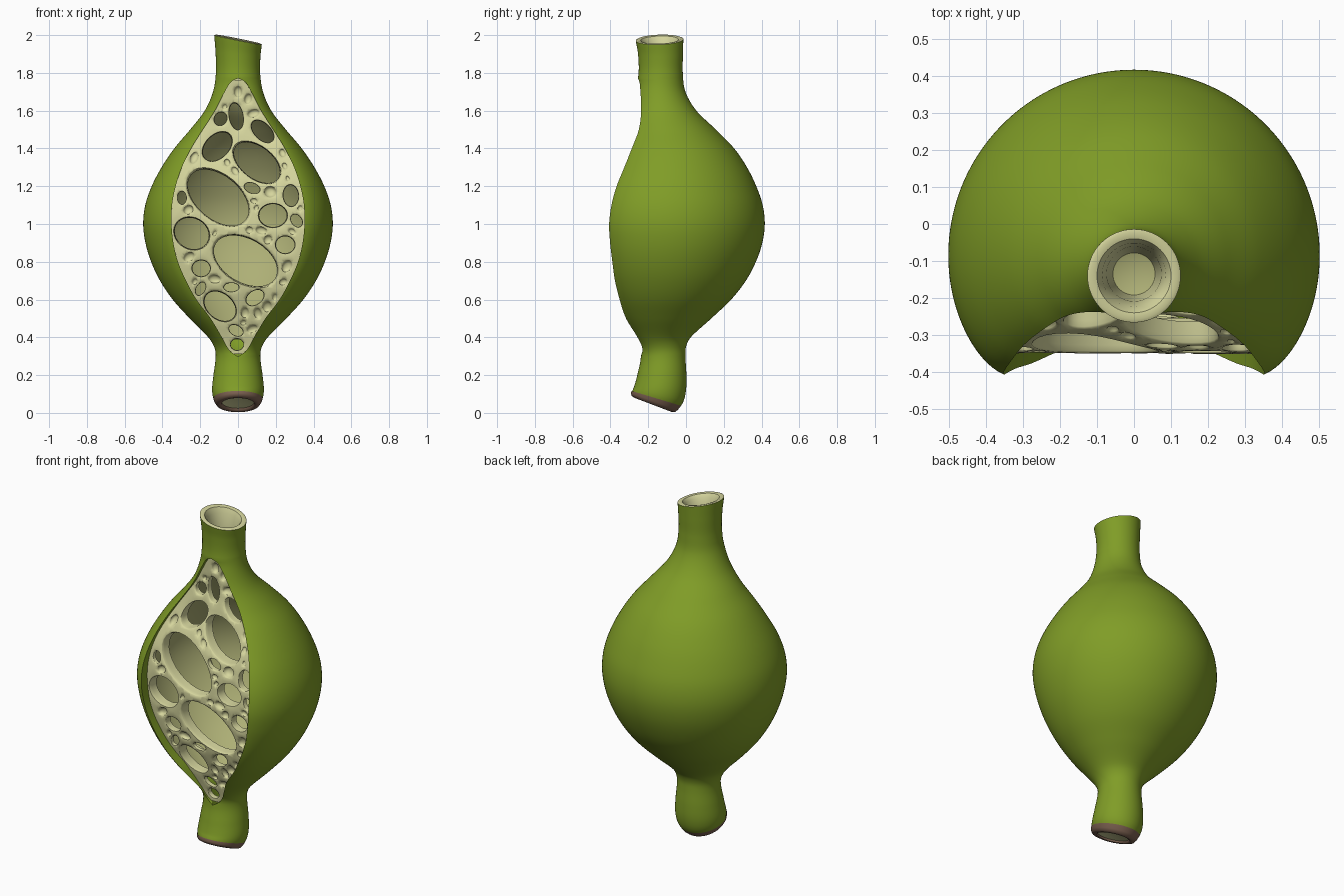
import bpy, bmesh, math, random
from mathutils import Vector
from mathutils.geometry import delaunay_2d_cdt

if "Cube" in bpy.data.objects:
    bpy.data.objects.remove(bpy.data.objects["Cube"])

random.seed(4)


def material(name, rgb):
    m = bpy.data.materials.new(name)
    m.diffuse_color = (*rgb, 1)
    m.use_nodes = True
    m.node_tree.nodes["Principled BSDF"].inputs["Base Color"].default_value = m.diffuse_color
    return m


GREEN = material("skin green", (0.215, 0.335, 0.020))
PALE = material("pale sponge", (0.67, 0.67, 0.34))
OLIVE = material("olive lining", (0.42, 0.43, 0.18))
BROWN = material("scar brown", (0.21, 0.125, 0.085))


def curve(table, z, col=1):
    """Smooth (Hermite) interpolation of a profile table, clamped at its ends."""
    if z <= table[0][0]:
        return table[0][col]
    if z >= table[-1][0]:
        return table[-1][col]
    i = max(k for k in range(len(table) - 1) if table[k][0] <= z)

    def slope(k):
        a, b = table[max(k - 1, 0)], table[min(k + 1, len(table) - 1)]
        return (b[col] - a[col]) / (b[0] - a[0])
    p, q = table[i], table[i + 1]
    h = q[0] - p[0]
    t = (z - p[0]) / h
    return ((2*t**3 - 3*t*t + 1) * p[col] + (t**3 - 2*t*t + t) * h * slope(i)
            + (3*t*t - 2*t**3) * q[col] + (t**3 - t*t) * h * slope(i + 1))


def finish(bm, name, mat, angle=40):
    bmesh.ops.remove_doubles(bm, verts=bm.verts, dist=1e-4)
    me = bpy.data.meshes.new(name)
    bm.to_mesh(me)
    bm.free()
    ob = bpy.data.objects.new(name, me)
    bpy.context.collection.objects.link(ob)
    me.materials.append(mat)
    bpy.ops.object.select_all(action='DESELECT')
    ob.select_set(True)
    bpy.context.view_layer.objects.active = ob
    bpy.ops.object.shade_smooth_by_angle(angle=math.radians(angle))
    return ob


def loft(bm, rows, closed=False, flip=False):
    vs = [[bm.verts.new(p) for p in row] for row in rows]
    n = len(rows[0])
    for lo, hi in zip(vs, vs[1:]):
        for j in range(n if closed else n - 1):
            k = (j + 1) % n
            f = [lo[j], lo[k], hi[k], hi[j]]
            bm.faces.new(f[::-1] if flip else f)


# z, radius, axis y, tilt along x, tilt along y
BODY = [(.07, .126, -.16, 0, -.33), (.09, .134, -.148, 0, -.24), (.13, .137, -.137, 0, -.08),
        (.2, .130, -.128, 0, 0), (.3, .118, -.121, 0, 0), (.35, .127, -.127, 0, 0),
        (.4, .158, -.133, 0, 0), (.5, .256, -.122, 0, 0), (.6, .346, -.107, 0, 0),
        (.7, .413, -.096, 0, 0), (.8, .46, -.09, 0, 0), (.9, .49, -.086, 0, 0),
        (1, .502, -.085, 0, 0), (1.1, .491, -.085, 0, 0), (1.2, .457, -.085, 0, 0),
        (1.3, .405, -.082, 0, 0), (1.4, .338, -.083, 0, 0), (1.5, .254, -.096, 0, 0),
        (1.6, .177, -.122, 0, 0), (1.7, .133, -.136, 0, 0), (1.8, .117, -.134, 0, 0),
        (1.9, .119, -.135, -.1, 0), (1.975, .126, -.14, -.2, .03)]
# half-width of the front opening
OPEN = [(.31, .02), (.33, .045), (.4, .085), (.5, .145), (.6, .22), (.7, .275), (.8, .318),
        (.9, .342), (1, .352), (1.1, .349), (1.2, .33), (1.3, .297), (1.4, .248), (1.5, .186),
        (1.6, .122), (1.7, .07), (1.75, .04), (1.765, .02)]
# depth of the cut sponge surface
DEPTH = [(.31, -.212), (.4, -.232), (.5, -.262), (.7, -.32), (.95, -.348), (1.2, -.328),
         (1.4, -.255), (1.5, -.228), (1.6, -.212), (1.765, -.215)]


def width(z):
    return curve(OPEN, z) if .31 <= z <= 1.765 else 0.0


def depth(z):
    return curve(DEPTH, z)


def ring(z, r, cy, tx=0, ty=0, n=64):
    pts = []
    for j in range(n):
        t = 2 * math.pi * j / n
        x, y = r * math.sin(t), -r * math.cos(t)
        pts.append((x, cy + y, z + tx * x + ty * y))
    return pts


# Green skin: rings that stop at the opening, with a lip folded in to the sponge
N = 120
rows, lining = [], []
steps = 150
for i in range(steps + 1):
    z = .07 + (1.975 - .07) * i / steps
    r, cy, tx, ty = (curve(BODY, z, c) for c in (1, 2, 3, 4))
    w = width(z)
    k = .05 * min(1, w / .05)
    a = math.asin(min(1, w / (r * (1 - k))))
    row = []
    for j in range(N + 1):
        t = a + (2 * math.pi - 2 * a) * j / N
        edge = min(t - a, 2 * math.pi - a - t) * r
        rr = r * (1 - k * math.exp(-edge / .06))
        x, y = rr * math.sin(t), -rr * math.cos(t)
        row.append((x, cy + y, z + tx * x + ty * y))
    lip = [(s * w, depth(z) + .01, z) for s in (-1, 1)] if w else [row[-1], row[0]]
    rows.append([lip[1]] + row + [lip[0]])
    # Inner lining, starting just behind the sponge surface
    if .38 <= z <= 1.68:
        rl = r - .03
        b = math.acos(max(-1, min(1, (cy - depth(z) - .02) / rl)))
        ts = [b + (2 * math.pi - 2 * b) * j / 60 for j in range(61)]
        lining.append([(rl * math.sin(t), cy - rl * math.cos(t), z) for t in ts])
bm = bmesh.new()
loft(bm, rows)
finish(bm, "bulb_skin", GREEN)
bm = bmesh.new()
loft(bm, lining, flip=True)
finish(bm, "bulb_lining", OLIVE)

# Open neck at the top
bm = bmesh.new()
loft(bm, [ring(1.975, .126, -.14, -.2, .03), ring(1.979, .117, -.14, -.2, .03),
          ring(1.975, .1, -.14, -.2, .03), ring(1.95, .086, -.138, -.15),
          ring(1.88, .074, -.135), ring(1.75, .064, -.135), ring(1.66, .057, -.135)],
     closed=True)
finish(bm, "neck_mouth", PALE)
bm = bmesh.new()
loft(bm, [ring(1.66, .058, -.135), ring(1.64, 0, -.135)], closed=True)
finish(bm, "neck_floor", OLIVE)

# Brown scar and pale pith at the foot
bm = bmesh.new()
loft(bm, [ring(.058, .084, -.172, 0, -.37), ring(.046, .088, -.176, 0, -.37),
          ring(.043, .1, -.176, 0, -.38), ring(.047, .114, -.174, 0, -.38),
          ring(.06, .124, -.168, 0, -.36), ring(.077, .131, -.157, 0, -.3)], closed=True)
finish(bm, "foot_scar", BROWN, 60)
bm = bmesh.new()
loft(bm, [ring(.066, 0, -.168, 0, -.38), ring(.064, .05, -.17, 0, -.38),
          ring(.055, .086, -.172, 0, -.37)], closed=True)
finish(bm, "foot_pith", PALE)

# Air cells: x, z, half-length, half-width, angle
CELLS = [(-.105, 1.14, .2, .122, -40), (.04, .805, .195, .122, -30), (.1, 1.325, .15, .088, -38),
         (-.11, 1.41, .095, .064, 45), (-.245, .95, .1, .085, -30), (.185, 1.045, .078, .065, 0),
         (.13, 1.49, .085, .05, -45), (-.01, 1.57, .075, .038, 100), (-.095, .565, .105, .075, -40),
         (-.195, .765, .05, .045, 0), (.25, .89, .053, .048, 0), (.28, 1.15, .06, .042, 95),
         (.235, 1.375, .04, .03, 110), (-.005, .362, .036, .032, 0), (.075, .445, .05, .033, 20),
         (-.035, .665, .043, .025, 0), (.09, .61, .065, .045, 35), (0, 1.7, .03, .022, 90),
         (.075, 1.19, .045, .028, -20), (-.295, 1.2, .035, .028, 60), (.17, 1.17, .033, .03, 0)]
SEG = 28


def loop(c, s=1.0):
    x, z, a, b, g = c
    cg, sg = math.cos(math.radians(g)), math.sin(math.radians(g))
    out = []
    for j in range(SEG):
        t = 2 * math.pi * j / SEG
        u, v = a * s * math.cos(t), b * s * math.sin(t)
        out.append((x + u * cg - v * sg, z + u * sg + v * cg))
    return out


def inside(c, p, gap=0.0):
    """Below 1 when point p lies inside cell c grown by gap."""
    g = math.radians(c[4])
    dx, dz = p[0] - c[0], p[1] - c[1]
    u = dx * math.cos(g) + dz * math.sin(g)
    v = dz * math.cos(g) - dx * math.sin(g)
    return (u / (c[2] + gap)) ** 2 + (v / (c[3] + gap)) ** 2


def fits(c, cells, gap=.007):
    for p in [c[:2]] + loop(c):
        if abs(p[0]) > width(p[1]) - .007 or any(inside(o, p, gap) < 1 for o in cells):
            return False
    return True


cells = []
for c in CELLS:                       # large cells, shrunk until they fit
    for _ in range(24):
        if fits(c, cells):
            cells.append(c)
            break
        c = (c[0], c[1], c[2] * .97, c[3] * .97, c[4])
TRIES = 3000
for i in range(TRIES):                # small cells fill the gaps
    a = .042 - .028 * i / TRIES
    c = (random.uniform(-.34, .34), random.uniform(.33, 1.74), a,
         a * random.uniform(.6, .9), random.uniform(0, 180))
    if fits(c, cells, .009):
        cells.append(c)

# Sponge sheet: triangulated opening outline with the cells left out
zs = [.312 + (1.763 - .312) * i / 90 for i in range(91)]
outline = [(width(z), z) for z in zs] + [(-width(z), z) for z in reversed(zs)]
pts, polys = list(outline), [list(range(len(outline)))]
for c in cells:
    polys.append(list(range(len(pts), len(pts) + SEG)))
    pts += loop(c)
for i in range(-20, 21):              # extra points that puff the ridges
    for k in range(85):
        p = (i * .017 + (k % 2) * .008, .32 + k * .017)
        if abs(p[0]) < width(p[1]) - .006 and all(inside(c, p, .002) > 1 for c in cells):
            pts.append(p)
vs, _, fs, *_ = delaunay_2d_cdt([Vector(p) for p in pts], [], polys, 1, 1e-6)
bm = bmesh.new()
bv = []
for v in vs:
    f = min(inside(c, v) for c in cells)
    puff = .003 * max(0, min(1, (f - 1.02) / .5))
    bv.append(bm.verts.new((v.x, depth(v.y) - puff, v.y)))
for f in fs:
    mid = sum((vs[i] for i in f), Vector((0, 0))) / len(f)
    if all(inside(c, mid) > .98 for c in cells):
        bm.faces.new([bv[i] for i in f])

# Cell walls: large ones open to the lining, small ones closed cups
for c in cells:
    if c[2] >= .036:
        d = min(.06, c[3] * .9)
        prof = [(1, 0), (.98, .08), (.96, .35), (.935, 1)]
    else:
        d = c[3] * .8
        prof = [(1, 0), (.94, .2), (.8, .65), (.45, .95), (0, 1)]
    loft(bm, [[(x, depth(z) + d * q, z) for x, z in loop(c, s)] for s, q in prof], closed=True)
finish(bm, "sponge_cells", PALE, 60)
